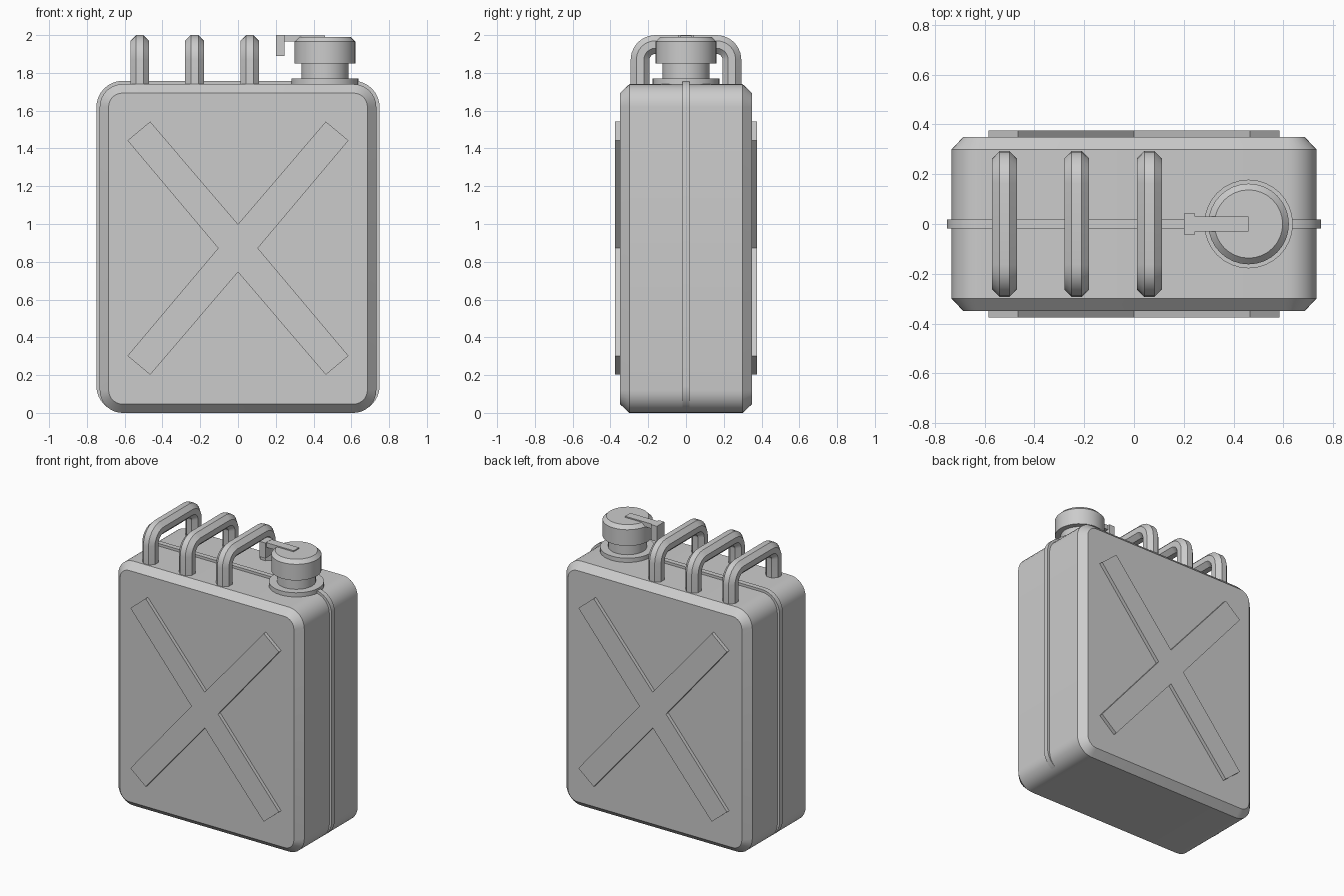
import bpy, bmesh, math
from mathutils import Vector, Matrix

if "Cube" in bpy.data.objects:
    bpy.data.objects.remove(bpy.data.objects["Cube"], do_unlink=True)

grey = bpy.data.materials.new("plain_grey")
grey.use_nodes = True
colour = (0.6, 0.6, 0.6, 1)
grey.diffuse_color = colour
grey.node_tree.nodes["Principled BSDF"].inputs["Base Color"].default_value = colour


def loft(name, rings, closed=False, smooth=True):
    """Skin a list of equal-length point rings and cap the ends."""
    bm = bmesh.new()
    loops = [[bm.verts.new(p) for p in ring] for ring in rings]
    n = len(loops[0])
    for a, b in zip(loops, loops[1:]):
        for i in range(n):
            j = (i + 1) % n
            bm.faces.new((a[i], a[j], b[j], b[i]))
    bm.faces.new(loops[0])
    bm.faces.new(loops[-1])
    bmesh.ops.recalc_face_normals(bm, faces=bm.faces)
    mesh = bpy.data.meshes.new(name)
    bm.to_mesh(mesh)
    bm.free()
    mesh.materials.append(grey)
    obj = bpy.data.objects.new(name, mesh)
    bpy.context.collection.objects.link(obj)
    if smooth:
        bpy.ops.object.select_all(action='DESELECT')
        obj.select_set(True)
        bpy.context.view_layer.objects.active = obj
        bpy.ops.object.shade_smooth_by_angle(angle=math.radians(30))
    return obj


def rounded_rect(y, half, low, high, r, steps=8):
    """Rounded rectangle in the xz plane at depth y."""
    pts = []
    corners = ((half - r, high - r), (r - half, high - r),
               (r - half, low + r), (half - r, low + r))
    for k, (cx, cz) in enumerate(corners):
        for s in range(steps + 1):
            a = (k + s / steps) * math.pi / 2
            pts.append((cx + r * math.cos(a), y, cz + r * math.sin(a)))
    return pts


def box(name, x0, x1, half_y, z0, z1):
    ring = [(-half_y, z0), (half_y, z0), (half_y, z1), (-half_y, z1)]
    return loft(name, [[(x, y, z) for y, z in ring] for x in (x0, x1)], smooth=False)


# Can body with chamfered front and back rims
edge = dict(half=0.732, low=0, high=1.74, r=0.12)
panel = dict(half=0.685, low=0.047, high=1.693, r=0.073)
loft("can_body", [rounded_rect(-0.35, **panel), rounded_rect(-0.30, **edge),
                  rounded_rect(0.30, **edge), rounded_rect(0.35, **panel)])

# Raised seam around the middle
loft("centre_seam", [rounded_rect(y, 0.75, 0.003, 1.758, 0.14) for y in (-0.018, 0.018)])

# Cross-shaped stiffeners on front and back
arm = [(0.105, 0), (0.585, 0.57), (0.465, 0.67), (0, 0.127)]
half = arm + [(-x, z) for x, z in arm[-2::-1]]
outline = half + [(x, -z) for x, z in half[-2:0:-1]]
for label, side in (("front", -1), ("back", 1)):
    loft(label + "_cross", [[(x, side * y, 0.872 + z) for x, z in outline]
                            for y in (0.34, 0.375)], smooth=False)

# Three handles: an octagonal section swept along a rounded arch
section = [(0.05, 0.02), (0.02, 0.05), (-0.02, 0.05), (-0.05, 0.02),
           (-0.05, -0.02), (-0.02, -0.05), (0.02, -0.05), (0.05, -0.02)]
bend = 0.08
path = [(0.243, 1.70, 0)]
for k, sign in enumerate((1, -1)):
    for s in range(7):
        a = (k + s / 6) * math.pi / 2
        path.append((sign * (0.243 - bend) + bend * math.cos(a),
                     1.95 - bend + bend * math.sin(a), a))
path.append((-0.243, 1.70, math.pi))
for name, x in (("right", -0.52), ("middle", -0.23), ("left", 0.062)):
    loft(name + "_handle", [[(x + u, y + v * math.cos(a), z + v * math.sin(a))
                             for u, v in section] for y, z, a in path])


# Spout and cap: stacked turned profiles
def turned(name, profile, x=0.46, sides=32):
    return loft(name, [[(x + r * math.cos(t * math.tau / sides),
                         r * math.sin(t * math.tau / sides), z)
                        for t in range(sides)] for r, z in profile])


turned("spout_flange", [(0.178, 1.735), (0.178, 1.77)])
turned("spout_neck", [(0.125, 1.76), (0.125, 1.86)])
turned("spout_cap", [(0.162, 1.85), (0.162, 1.965), (0.137, 1.99)])

# Cap latch
box("latch_bar", 0.24, 0.46, 0.03, 1.965, 1.998)
box("latch_tab", 0.2, 0.245, 0.042, 1.89, 2.0)
